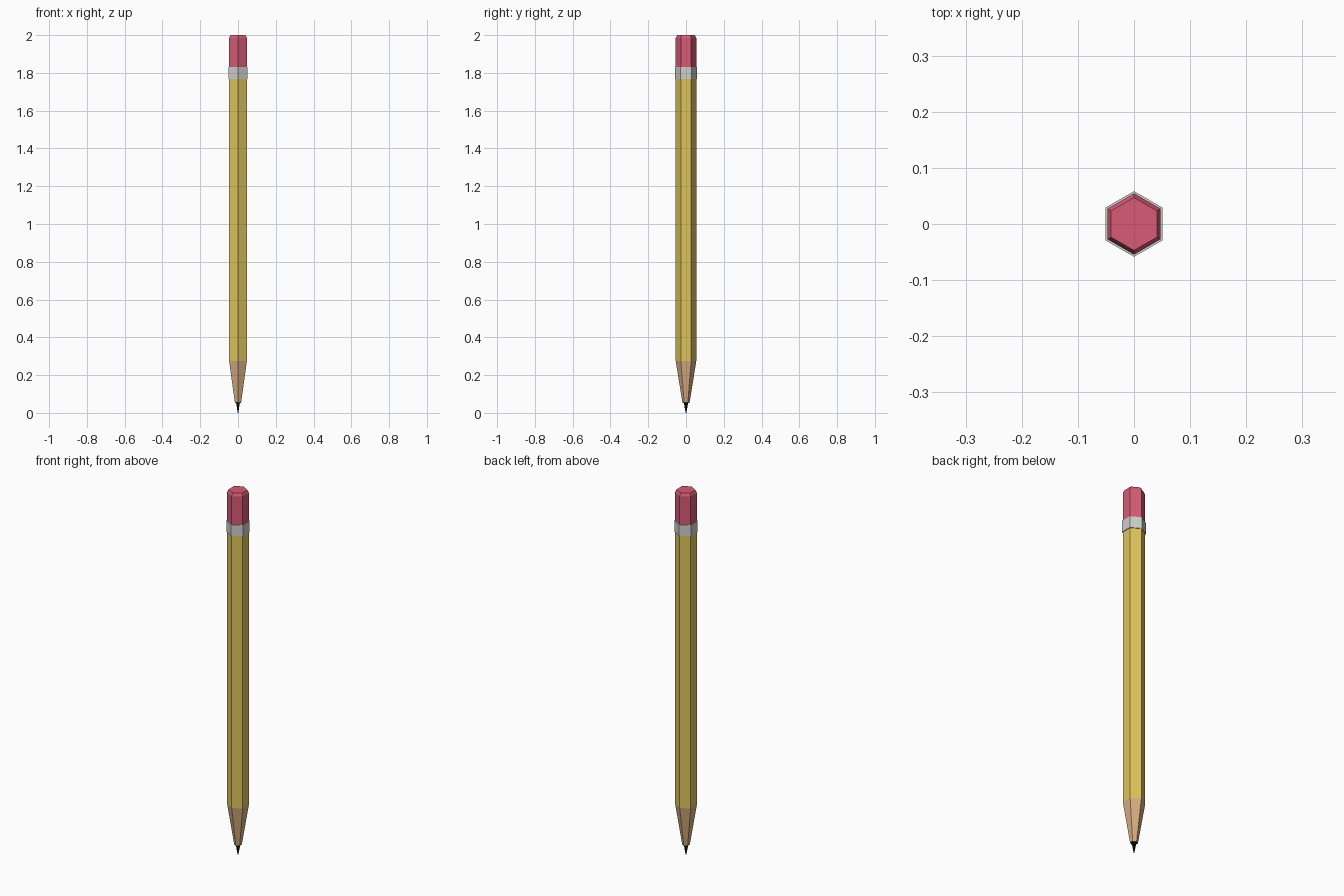
import bpy
import bmesh
from math import cos, sin, pi

cube = bpy.data.objects.get("Cube")
if cube:
    bpy.data.objects.remove(cube, do_unlink=True)


def material(name, rgb):
    mat = bpy.data.materials.new(name)
    mat.use_nodes = True
    mat.diffuse_color = (*rgb, 1)
    mat.node_tree.nodes["Principled BSDF"].inputs["Base Color"].default_value = (*rgb, 1)
    return mat


def hex_loft(name, mat, rings, cap_bottom=False, cap_top=False):
    """Six-sided flat-shaded loft through (radius, height) rings, corners on the y axis."""
    bm = bmesh.new()
    loops = [[bm.verts.new((r * sin(i * pi / 3), r * cos(i * pi / 3), z)) for i in range(6)]
             for r, z in rings]
    for low, high in zip(loops, loops[1:]):
        for i in range(6):
            j = (i + 1) % 6
            bm.faces.new((low[i], low[j], high[j], high[i]))
    if cap_bottom:
        bm.faces.new(loops[0])
    if cap_top:
        bm.faces.new(loops[-1])
    bmesh.ops.recalc_face_normals(bm, faces=bm.faces)
    mesh = bpy.data.meshes.new(name)
    bm.to_mesh(mesh)
    bm.free()
    mesh.materials.append(mat)
    obj = bpy.data.objects.new(name, mesh)
    bpy.context.collection.objects.link(obj)
    return obj


yellow = material("yellow paint", (0.73, 0.56, 0.11))
wood = material("bare wood", (0.68, 0.42, 0.22))
black = material("black graphite", (0.004, 0.004, 0.004))
silver = material("silver metal", (0.62, 0.62, 0.60))
pink = material("pink rubber", (0.68, 0.105, 0.18))

R = 0.0545          # shaft corner radius
BAND = 0.0585       # metal band corner radius
TIP = 0.019         # radius where the sharpened wood ends

# Graphite point, with a flat shoulder meeting the wood
hex_loft("lead_point", black, [(0.002, 0), (0.011, 0.052), (TIP, 0.054)], cap_bottom=True)

# Sharpened wood and painted shaft
hex_loft("sharpened_wood", wood, [(TIP, 0.054), (R, 0.275)])
hex_loft("painted_shaft", yellow, [(R, 0.275), (R, 1.768)])

# Metal band, stepping out from the shaft and back in to the eraser
hex_loft("metal_band", silver, [(R, 1.768), (BAND, 1.768), (BAND, 1.83), (R, 1.83)])

# Eraser with a small chamfer round the top
hex_loft("eraser", pink, [(R, 1.83), (R, 1.985), (0.047, 2.0)], cap_top=True)
